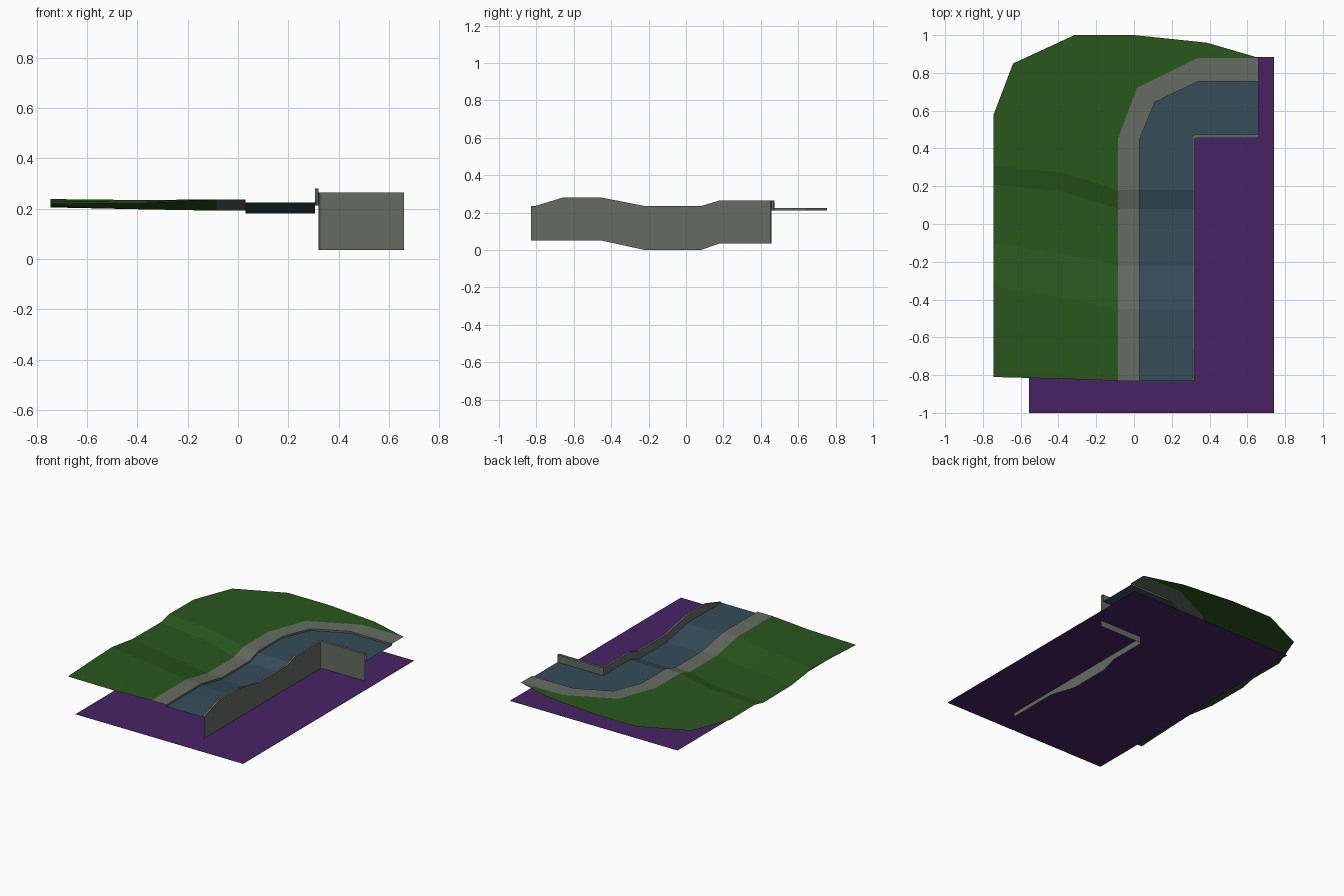
import bpy, bmesh

if "Cube" in bpy.data.objects:
    bpy.data.objects.remove(bpy.data.objects["Cube"])


def material(name, rgb):
    m = bpy.data.materials.new(name)
    m.diffuse_color = (*rgb, 1)
    m.use_nodes = True
    m.node_tree.nodes["Principled BSDF"].inputs["Base Color"].default_value = m.diffuse_color
    return m


GRASS = material("grass_green", (0.022, 0.095, 0.012))
STONE = material("stone_grey", (0.13, 0.15, 0.12))
ROAD = material("road_blue", (0.035, 0.075, 0.10))
BASE = material("base_purple", (0.065, 0.016, 0.13))


def loft(name, rails, mat):
    """Skin quads between neighbouring rails, which hold equal point counts."""
    bm = bmesh.new()
    rows = [[bm.verts.new(p) for p in r] for r in rails]
    for a, b in zip(rows, rows[1:]):
        for i in range(len(a) - 1):
            bm.faces.new((a[i], b[i], b[i + 1], a[i + 1]))
    bmesh.ops.remove_doubles(bm, verts=bm.verts, dist=0.0005)
    bmesh.ops.dissolve_degenerate(bm, edges=bm.edges, dist=0.0001)
    me = bpy.data.meshes.new(name)
    bm.to_mesh(me)
    bm.free()
    me.materials.append(mat)
    ob = bpy.data.objects.new(name, me)
    bpy.context.collection.objects.link(ob)
    return ob


# Shared stations along the straight stretch and the road heights there
YS = [-0.83, -0.66, -0.45, -0.22, 0.08, 0.18]
ROAD_Z = [0.223, 0.225, 0.225, 0.18, 0.18, 0.212]
WALL_Z = [0.228, 0.28, 0.28, 0.235, 0.235, 0.265]
FOOT_Z = [0.05, 0.05, 0.05, 0.0, 0.0, 0.035]


def rail(x, bend, heights, lift=0.0):
    """Straight run at x, then the bend points at the last height."""
    pts = [(x, y, z + lift) for y, z in zip(YS, heights)]
    return pts + [(px, py, heights[-1] + lift) for px, py in bend]


path_bend = [(-0.085, 0.45), (0.015, 0.72), (0.34, 0.88), (0.66, 0.88)]
kerb_bend = [(0.03, 0.45), (0.11, 0.645), (0.34, 0.755), (0.66, 0.755)]
lip_bend = [(0.306, 0.45), (0.31, 0.468), (0.325, 0.474), (0.66, 0.474)]
wall_bend = [(0.32, 0.44), (0.322, 0.451), (0.332, 0.456), (0.66, 0.456)]

# Road bed
loft("road", [rail(0.03, kerb_bend, ROAD_Z), rail(0.306, lip_bend, ROAD_Z)], ROAD)

# Raised footpath with its kerb face
loft("footpath", [rail(-0.085, path_bend, ROAD_Z, 0.012),
                  rail(0.03, kerb_bend, ROAD_Z, 0.012),
                  rail(0.03, kerb_bend, ROAD_Z)], STONE)

# Retaining wall: inner lip, narrow top, tall outer face
loft("retaining_wall", [rail(0.306, lip_bend, ROAD_Z),
                        rail(0.306, lip_bend, WALL_Z),
                        rail(0.32, wall_bend, WALL_Z),
                        rail(0.32, wall_bend, FOOT_Z)], STONE)

# Grass bank: footpath edge, middle crease, outer edge
edge = rail(-0.085, path_bend[:2] + [(0.34, 0.88)] * 3 + [(0.66, 0.88)], ROAD_Z, 0.012)


def bank(x, ys, zs, bend):
    return [(x, y, z) for y, z in zip(ys, zs)] + [(px, py, 0.225) for px, py in bend]


middle = bank(-0.37, [-0.82, -0.6, -0.39, -0.16, 0.17, 0.27],
              [0.221, 0.229, 0.234, 0.197, 0.197, 0.225],
              [(-0.37, 0.52), (-0.32, 0.79), (0.0, 0.94), (0.17, 0.94), (0.36, 0.92), (0.66, 0.88)])
outer = bank(-0.745, [-0.81, -0.55, -0.33, -0.1, 0.21, 0.31],
             [0.218, 0.23, 0.238, 0.208, 0.205, 0.227],
             [(-0.745, 0.575), (-0.64, 0.85), (-0.315, 1.0), (0.0, 1.0), (0.385, 0.96), (0.66, 0.88)])
loft("grass_bank", [outer, middle, edge], GRASS)

# Flat sheet under everything
loft("base_plane", [[(-0.555, 0.885, 0.078), (0.74, 0.885, 0.078)],
                    [(-0.555, -1.0, 0.078), (0.74, -1.0, 0.078)]], BASE)
